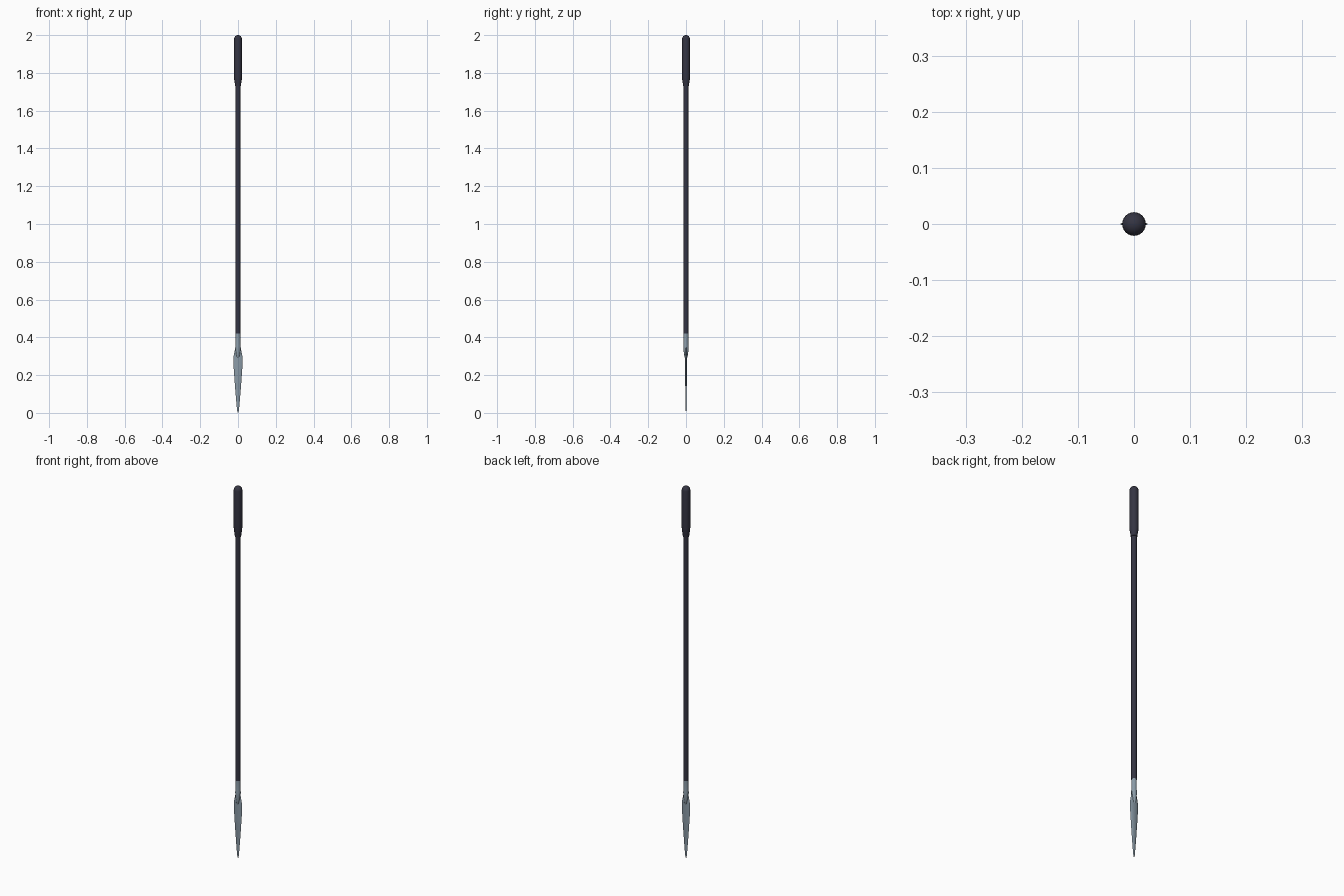
import bpy, bmesh, math

if "Cube" in bpy.data.objects:
    bpy.data.objects.remove(bpy.data.objects["Cube"])


def material(name, rgb):
    m = bpy.data.materials.new(name)
    m.diffuse_color = (*rgb, 1)
    m.use_nodes = True
    m.node_tree.nodes["Principled BSDF"].inputs["Base Color"].default_value = m.diffuse_color
    return m


def loft(name, rings, mat, sides=24, power=1.0, angle=35):
    """Stack closed elliptical rings (z, half x, half y); power > 1 sharpens the x edges."""
    bm = bmesh.new()
    loops = []
    for z, rx, ry in rings:
        loop = []
        for i in range(sides):
            a = 2 * math.pi * i / sides
            s = math.sin(a)
            y = math.copysign(abs(s) ** power, s) * ry
            loop.append(bm.verts.new((math.cos(a) * rx, y, z)))
        loops.append(loop)
    for lo, hi in zip(loops, loops[1:]):
        for i in range(sides):
            j = (i + 1) % sides
            bm.faces.new((lo[i], lo[j], hi[j], hi[i]))
    bm.faces.new(loops[0][::-1])
    bm.faces.new(loops[-1])
    bmesh.ops.recalc_face_normals(bm, faces=bm.faces)
    me = bpy.data.meshes.new(name)
    bm.to_mesh(me)
    bm.free()
    ob = bpy.data.objects.new(name, me)
    bpy.context.collection.objects.link(ob)
    me.materials.append(mat)
    bpy.ops.object.select_all(action='DESELECT')
    ob.select_set(True)
    bpy.context.view_layer.objects.active = ob
    bpy.ops.object.shade_smooth_by_angle(angle=math.radians(angle))
    return ob


def turned(profile):
    return [(z, r, r) for z, r in profile]


dark = material("dark_wood", (0.035, 0.035, 0.055))
steel = material("steel", (0.26, 0.33, 0.39))

# long round shaft
loft("shaft", turned([(0.42, 0.0132), (1.735, 0.0132)]), dark)

# thicker grip with a tapered neck and a domed end
R = 0.021
dome = [(2.0 - R + R * math.sin(t), max(R * math.cos(t), 0.001))
        for t in [math.pi / 2 * k / 6 for k in range(7)]]
loft("grip", turned([(1.73, 0.0155), (1.745, 0.017), (1.765, 0.0205), (1.78, R)] + dome), dark)

# socket that closes onto the blade
loft("socket", turned([(0.285, 0.003), (0.295, 0.0075), (0.31, 0.0105), (0.33, 0.0127),
                       (0.355, 0.0137), (0.365, 0.0125), (0.42, 0.0128)]), steel)

# flat leaf blade with sharp side edges
loft("blade", [(0.0, 0.001, 0.0006), (0.012, 0.0045, 0.0015), (0.05, 0.0085, 0.002),
               (0.135, 0.0155, 0.003), (0.145, 0.0162, 0.0042), (0.21, 0.021, 0.0048),
               (0.265, 0.0245, 0.005), (0.285, 0.025, 0.005), (0.305, 0.0225, 0.005),
               (0.335, 0.0165, 0.005), (0.365, 0.0115, 0.004)],
     steel, sides=16, power=1.6)
